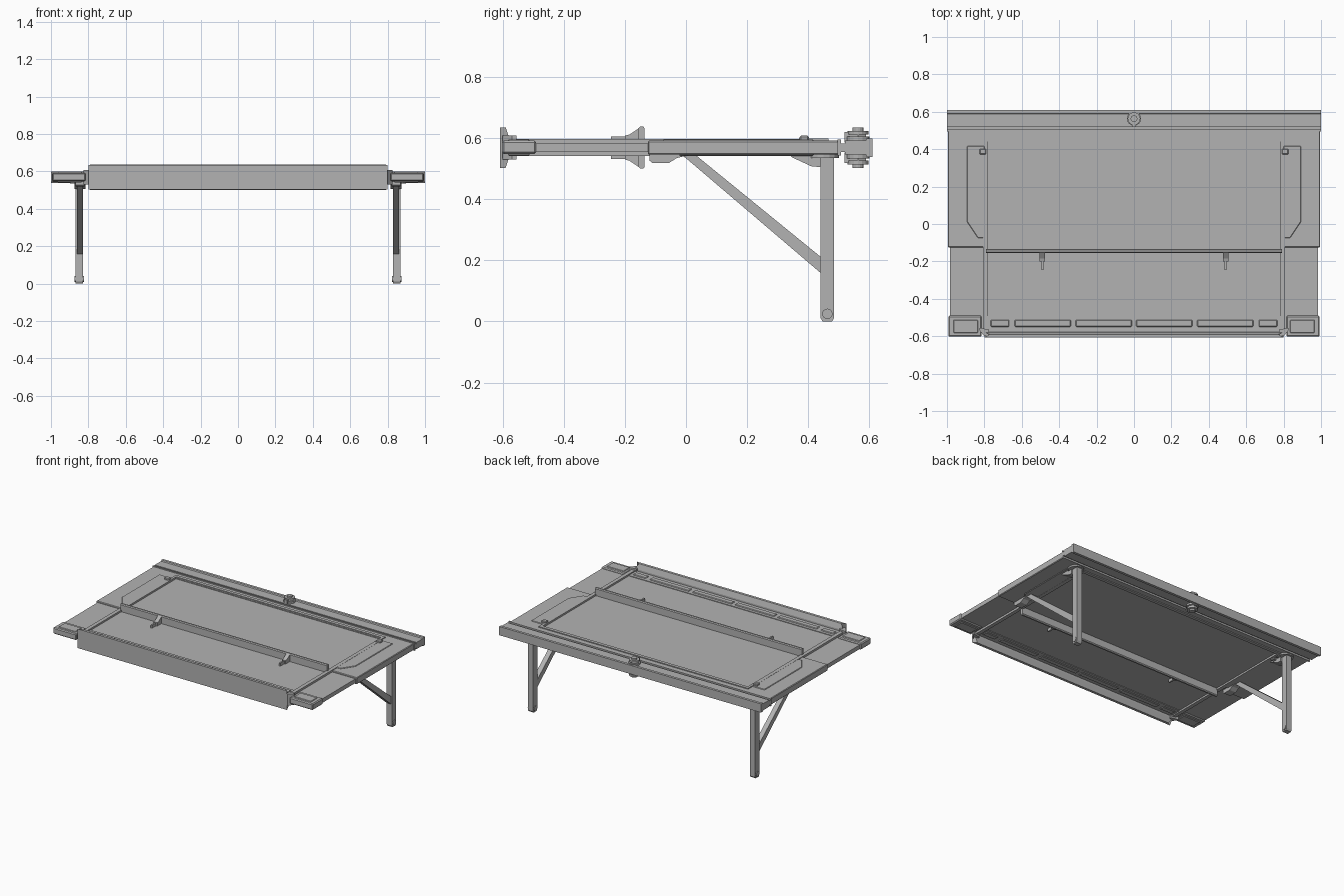
import bpy, bmesh, math
from mathutils import Vector

ZC = 0.569  # mid-plane of the table top
grey = bpy.data.materials.new("grey metal")
grey.diffuse_color = (0.45, 0.45, 0.45, 1)


def prism(name, pts, axis, a, b, bevel=0, flip_z=False):
    """Extrude a 2D outline along an axis: x uses (y,z), y uses (x,z), z uses (x,y)."""
    bm = bmesh.new()
    place = {"x": lambda p, t: (t, *p), "y": lambda p, t: (p[0], t, p[1]),
             "z": lambda p, t: (*p, t)}[axis]
    lo = [bm.verts.new(place(p, a)) for p in pts]
    hi = [bm.verts.new(place(p, b)) for p in pts]
    bm.faces.new(lo)
    bm.faces.new(hi)
    for i in range(len(pts)):
        j = (i + 1) % len(pts)
        bm.faces.new((lo[i], lo[j], hi[j], hi[i]))
    if flip_z:
        for v in bm.verts:
            v.co.z = 2 * ZC - v.co.z
    bmesh.ops.recalc_face_normals(bm, faces=bm.faces)
    me = bpy.data.meshes.new(name)
    bm.to_mesh(me)
    bm.free()
    me.materials.append(grey)
    ob = bpy.data.objects.new(name, me)
    bpy.context.collection.objects.link(ob)
    if bevel:
        m = ob.modifiers.new("bevel", "BEVEL")
        m.width, m.segments = bevel, 1
    return ob


def box(name, x, y, z, bevel=0, flip_z=False):
    return prism(name, [(x[0], y[0]), (x[1], y[0]), (x[1], y[1]), (x[0], y[1])],
                 "z", z[0], z[1], bevel, flip_z)


def disc(n, r, cx, cy):
    return [(cx + r * math.cos(math.tau * i / n), cy + r * math.sin(math.tau * i / n))
            for i in range(n)]


def sx(s, a, b):
    return tuple(sorted((s * a, s * b)))


# Table top: inner panel, wide side wings and thinner front wings
box("inner_panel", (-0.79, 0.79), (-0.58, 0.45), (0.553, 0.585))
box("rear_panel_strip", (-0.80, 0.80), (0.44, 0.505), (0.546, 0.592))
for s in (-1, 1):
    box("rear_wing", sx(s, 0.785, 0.995), (-0.125, 0.505), (0.546, 0.592), 0.004)
    box("front_wing", sx(s, 0.785, 0.985), (-0.58, -0.12), (0.555, 0.583))
    box("corner_block", sx(s, 0.815, 0.992), (-0.602, -0.49), (0.548, 0.592), 0.006)

# Rear rail with a grooved profile
half = [(0.495, 0.026), (0.507, 0.026), (0.507, 0.014), (0.52, 0.014), (0.52, 0.023),
        (0.588, 0.023), (0.592, 0.030), (0.610, 0.030)]
rail = [(y, ZC + h) for y, h in half] + [(y, ZC - h) for y, h in reversed(half)]
prism("rear_rail", rail, "x", -1.0, 1.0)

# Front bumper with chamfered ends and sloped back
half = [(-0.608, 0.066), (-0.59, 0.066), (-0.578, 0.03)]
prof = [(y, ZC + h) for y, h in half] + [(y, ZC - h) for y, h in reversed(half)]
bumper = prism("front_bumper", prof, "x", -0.80, 0.80)
for v in bumper.data.vertices:
    if v.co.y > -0.6 and abs(v.co.z - ZC) > 0.05:
        v.co.x *= 0.965
for s in (-1, 1):
    prism("bumper_hinge_arm", [(s * 0.775, -0.60), (s * 0.80, -0.60), (s * 0.825, -0.57),
                               (s * 0.825, -0.555), (s * 0.775, -0.565)], "z", 0.53, 0.608)

# Details repeated on the upper and lower faces
for flip in (False, True):
    t = "lower_" if flip else "upper_"
    # Raised rim around the inner panel
    box(t + "rim_back", (-0.80, 0.80), (0.443, 0.466), (0.58, 0.598), 0, flip)
    box(t + "front_band", (-0.785, 0.785), (-0.575, -0.492), (0.58, 0.589), 0, flip)
    for s in (-1, 1):
        box(t + "rim_side", sx(s, 0.782, 0.808), (-0.57, 0.38), (0.575, 0.597), 0, flip)
        box(t + "rim_corner_post", sx(s, 0.782, 0.80), (0.37, 0.466), (0.58, 0.598), 0, flip)
        box(t + "corner_clip", sx(s, 0.79, 0.826), (0.372, 0.402), (0.58, 0.608), 0.004, flip)
        # Shaped plate on each wing
        prism(t + "wing_plate", [(s * 0.80, 0.417), (s * 0.892, 0.417), (s * 0.892, 0.01),
                                 (s * 0.835, -0.075), (s * 0.80, -0.075)],
              "z", 0.585, 0.596, 0.003, flip)
        # Corner block pad
        box(t + "corner_pad", sx(s, 0.835, 0.965), (-0.582, -0.512), (0.588, 0.596), 0.003, flip)
        # Raised bars in the front band
        for a, b in ((0.012, 0.312), (0.338, 0.638), (0.668, 0.766)):
            box(t + "band_bar", sx(s, a, b), (-0.55, -0.512), (0.585, 0.594), 0.004, flip)
        # Bracket holding the divider
        prism(t + "divider_bracket", [(-0.20, 0.58), (-0.20, 0.608), (-0.185, 0.612),
                                      (-0.155, 0.632), (-0.14, 0.632), (-0.14, 0.58)],
              "x", s * 0.49 - 0.014, s * 0.49 + 0.014, 0, flip)
        box(t + "bracket_prong", (s * 0.49 - 0.005, s * 0.49 + 0.005), (-0.245, -0.195),
            (0.58, 0.606), 0, flip)
    # Divider standing proud of the panel
    prism(t + "divider", [(-0.155, 0.58), (-0.155, 0.632), (-0.15, 0.638), (-0.14, 0.638),
                          (-0.135, 0.632), (-0.135, 0.58)], "x", -0.79, 0.79, 0, flip)
    # Knob on the rear rail
    for n, r, z0, z1 in ((16, 0.038, 0.585, 0.605), (6, 0.030, 0.605, 0.612),
                         (16, 0.034, 0.612, 0.624), (16, 0.018, 0.624, 0.635)):
        prism(t + "knob_ring", disc(n, r, 0, 0.563), "z", z0, z1, 0, flip)
    box(t + "knob_lug", (-0.012, 0.012), (0.518, 0.54), (0.585, 0.62), 0, flip)

# Folding legs, braces and their mounts
for s in (-1, 1):
    leg = [(0.44, 0.555), (0.44, 0.012), (0.447, 0.0), (0.478, 0.0), (0.485, 0.012), (0.485, 0.555)]
    prism("leg", leg, "x", *sx(s, 0.828, 0.868))
    prism("foot_pin", disc(16, 0.017, 0.4625, 0.025), "x", *sx(s, 0.824, 0.873))
    prism("leg_brace", [(-0.02, 0.55), (0.005, 0.53), (0.445, 0.155), (0.445, 0.208), (0.025, 0.55)],
          "x", *sx(s, 0.828, 0.862))
    prism("leg_mount", [(0.34, 0.55), (0.345, 0.538), (0.41, 0.508), (0.44, 0.505), (0.44, 0.55)],
          "x", *sx(s, 0.815, 0.875))
    prism("leg_mount_disc", disc(16, 0.05, s * 0.848, 0.45), "z", 0.535, 0.55)
    prism("brace_mount", [(-0.12, 0.55), (-0.12, 0.527), (-0.11, 0.519), (-0.055, 0.519),
                          (-0.03, 0.535), (0.03, 0.55)], "x", *sx(s, 0.82, 0.87))
